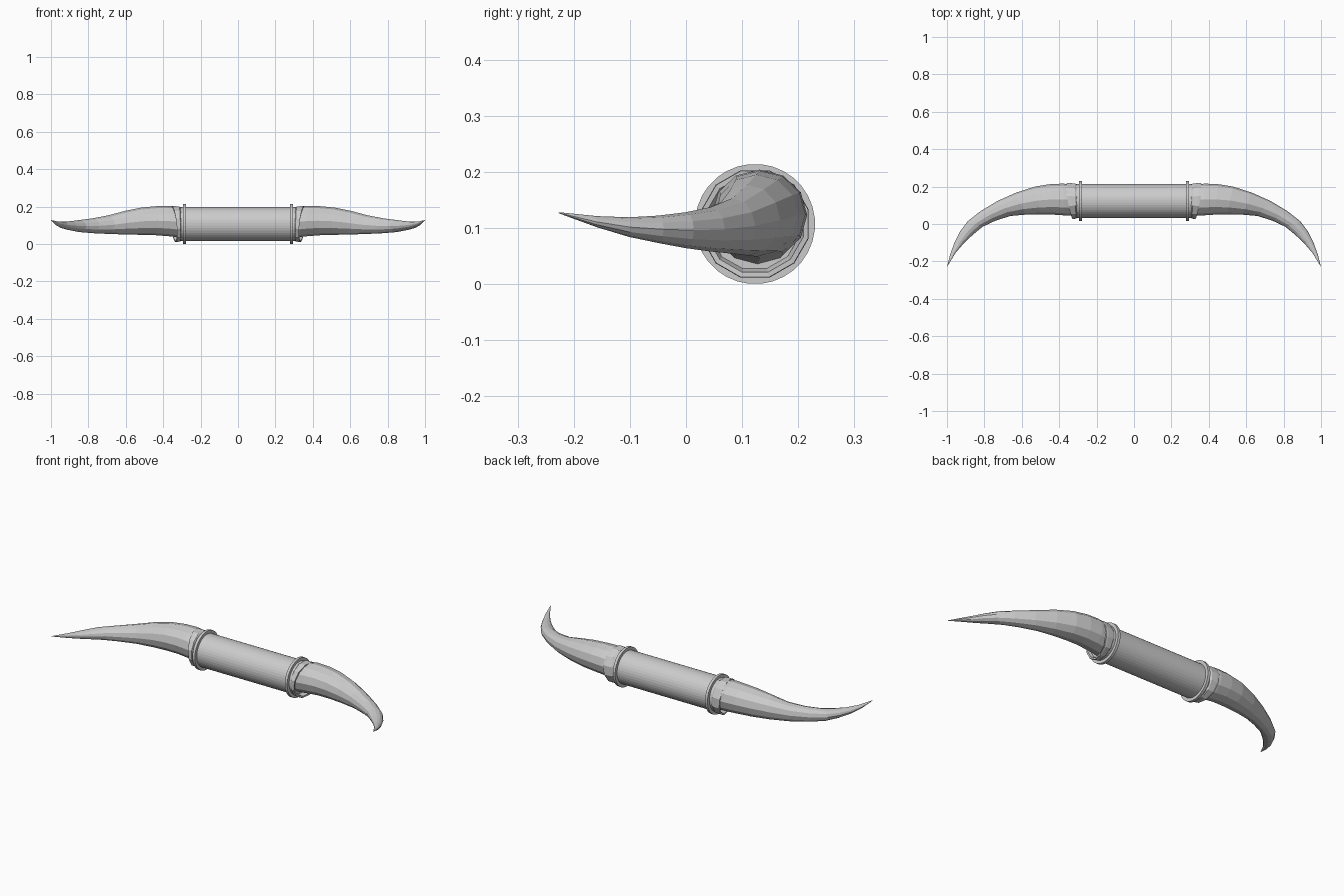
import bpy, bmesh, math
from mathutils import Vector

if "Cube" in bpy.data.objects:
    bpy.data.objects.remove(bpy.data.objects["Cube"])

CY, CZ = 0.123, 0.107      # axis of the grip

grey = bpy.data.materials.new("grey")
grey.diffuse_color = (0.6, 0.6, 0.6, 1)
grey.use_nodes = True
grey.node_tree.nodes["Principled BSDF"].inputs["Base Color"].default_value = grey.diffuse_color


def loft(name, rings, closed=False, cap=True):
    """Skin a list of equal-length point rings."""
    bm = bmesh.new()
    vs = [[bm.verts.new(p) for p in ring] for ring in rings]
    n, m = len(rings[0]), len(rings)
    for i in range(m if closed else m - 1):
        a, b = vs[i], vs[(i + 1) % m]
        for k in range(n):
            bm.faces.new((a[k], a[(k + 1) % n], b[(k + 1) % n], b[k]))
    if cap and not closed:
        bm.faces.new(vs[0])
        bm.faces.new(vs[-1])
    bmesh.ops.recalc_face_normals(bm, faces=bm.faces)
    me = bpy.data.meshes.new(name)
    bm.to_mesh(me)
    bm.free()
    me.materials.append(grey)
    ob = bpy.data.objects.new(name, me)
    bpy.context.collection.objects.link(ob)
    return ob


def disc(x, r, n, slant=0.0):
    """Circle around the grip axis, optionally slanted to the back and top."""
    pts = []
    for k in range(n):
        t = 2 * math.pi * (k + 0.5) / n
        c, s = math.cos(t), math.sin(t)
        pts.append((x + slant * (c + 0.6 * s), CY + r * c, CZ + r * s))
    return pts


# Straight round grip
loft("grip", [disc(-0.31, 0.09, 40), disc(0.31, 0.09, 40)])

# Horn stations: outer x, outer y, inner x, inner y, bottom z, top z
STATIONS = [
    (0.30, 0.208, 0.30, 0.045, 0.035, 0.197),
    (0.38, 0.216, 0.37, 0.046, 0.042, 0.204),
    (0.45, 0.213, 0.43, 0.050, 0.047, 0.202),
    (0.53, 0.200, 0.50, 0.051, 0.049, 0.195),
    (0.63, 0.168, 0.58, 0.050, 0.051, 0.177),
    (0.73, 0.123, 0.66, 0.043, 0.054, 0.153),
    (0.82, 0.069, 0.74, 0.018, 0.058, 0.137),
    (0.89, 0.014, 0.81, -0.015, 0.064, 0.128),
    (0.93, -0.040, 0.862, -0.058, 0.073, 0.122),
    (0.96, -0.100, 0.910, -0.103, 0.084, 0.119),
    (0.982, -0.160, 0.955, -0.156, 0.101, 0.121),
    (0.999, -0.227, 0.997, -0.226, 0.126, 0.128),
]


def horn_ring(st, side, n=12):
    ox, oy, ix, iy, zb, zt = st
    mid = Vector(((ox + ix) / 2, (oy + iy) / 2, (zb + zt) / 2))
    u = Vector(((ox - ix) / 2, (oy - iy) / 2, 0))
    w = Vector((0, 0, (zt - zb) / 2))
    pts = []
    for k in range(n):
        t = 2 * math.pi * k / n
        p = mid + u * math.cos(t) + w * math.sin(t)
        pts.append((side * p.x, p.y, p.z))
    return pts


def mirror(rings, side):
    return [[(side * x, y, z) for x, y, z in r] for r in rings]


for side, tag in ((1, "right"), (-1, "left")):
    # Curved tapering horn
    loft(tag + "_horn", [horn_ring(s, side) for s in STATIONS])
    # Thin flange around the end of the grip
    loft(tag + "_flange",
         mirror([disc(0.279, 0.107, 32), disc(0.294, 0.107, 32),
                 disc(0.294, 0.085, 32), disc(0.279, 0.085, 32)], side), closed=True)
    # Slanted open collar that holds the horn root
    loft(tag + "_collar",
         mirror([disc(0.305, 0.090, 12), disc(0.312, 0.097, 12, 0.004),
                 disc(0.335, 0.099, 12, 0.013), disc(0.344, 0.098, 12, 0.016),
                 disc(0.344, 0.089, 12, 0.016), disc(0.312, 0.082, 12, 0.004)],
                side), closed=True)
